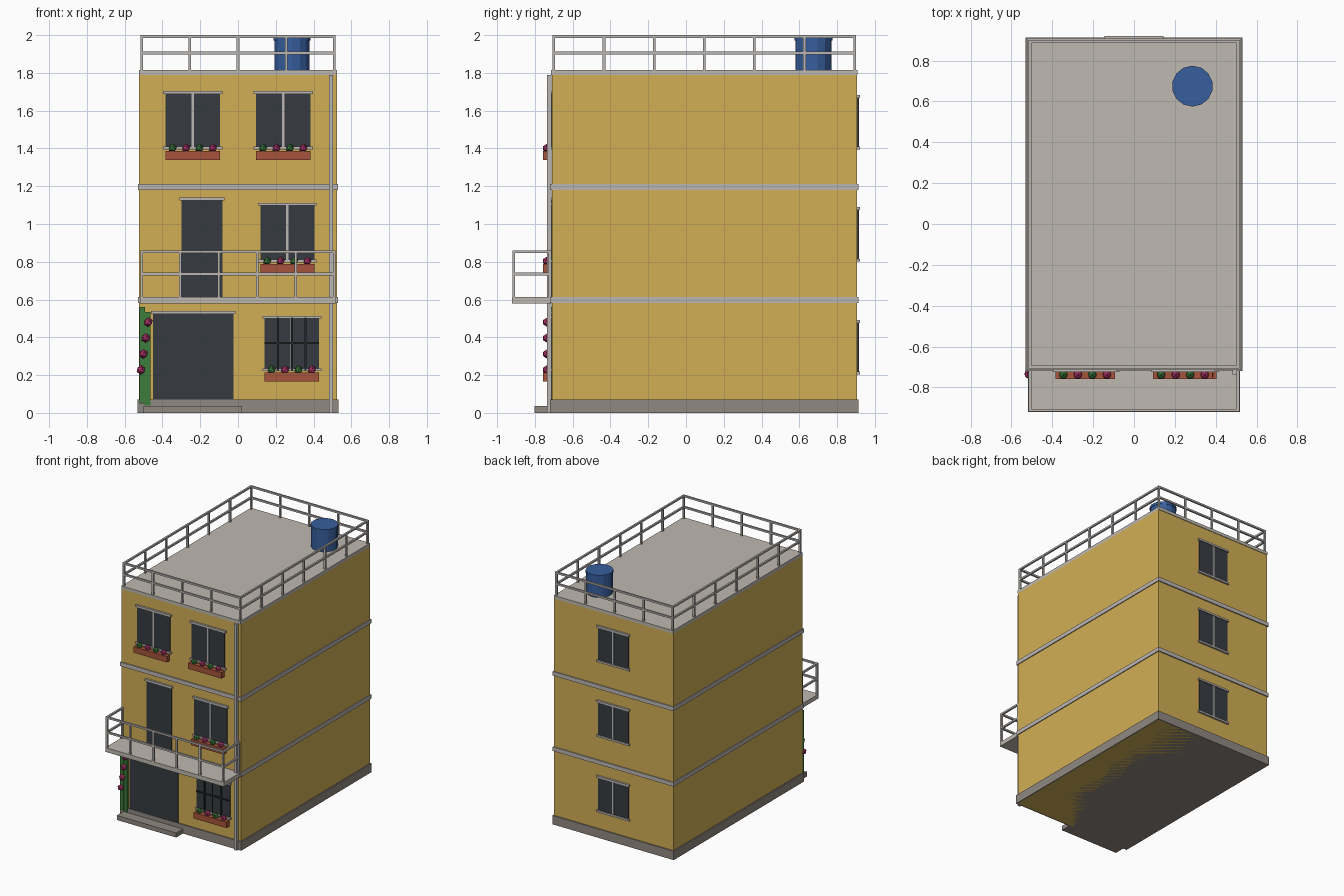
import bpy, bmesh
from mathutils import Matrix, Vector

cube = bpy.data.objects.get("Cube")
if cube:
    bpy.data.objects.remove(cube, do_unlink=True)


def material(name, *rgb):
    m = bpy.data.materials.new(name)
    m.use_nodes = True
    m.diffuse_color = (*rgb, 1)
    m.node_tree.nodes["Principled BSDF"].inputs["Base Color"].default_value = (*rgb, 1)
    return m


WALL = material("ochre wall", 0.65, 0.43, 0.09)
SLAB = material("pale concrete", 0.52, 0.49, 0.44)
TRIM = material("light grey trim", 0.50, 0.47, 0.45)
BASE = material("dark concrete", 0.28, 0.25, 0.22)
GLASS = material("dark glass", 0.037, 0.044, 0.053)
CLAY = material("terracotta", 0.38, 0.09, 0.045)
LEAF = material("leaf green", 0.045, 0.20, 0.045)
PINK = material("pink blossom", 0.45, 0.035, 0.15)
BLUE = material("tank blue", 0.038, 0.114, 0.34)
IRON = material("dark iron", 0.02, 0.022, 0.026)

FRONT, BACK = -0.71, 0.905   # wall faces
HALF = 0.523                 # half of the wall width


def add_box(bm, x, y, z):
    """Box between pairs of limits."""
    lo, hi = Vector((x[0], y[0], z[0])), Vector((x[1], y[1], z[1]))
    size = Matrix.Diagonal((*(hi - lo), 1))
    bmesh.ops.create_cube(bm, size=1, matrix=Matrix.Translation((lo + hi) / 2) @ size)


def finish(bm, name, mat):
    mesh = bpy.data.meshes.new(name)
    bm.to_mesh(mesh)
    bm.free()
    mesh.materials.append(mat)
    obj = bpy.data.objects.new(name, mesh)
    bpy.context.collection.objects.link(obj)
    return obj


def boxes(name, mat, *limits):
    bm = bmesh.new()
    for lim in limits:
        add_box(bm, *lim)
    return finish(bm, name, mat)


def balls(name, mat, centres, radius):
    bm = bmesh.new()
    for c in centres:
        bmesh.ops.create_icosphere(bm, subdivisions=1, radius=radius, matrix=Matrix.Translation(c))
    return finish(bm, name, mat)


def railing(name, runs, z0, z1, t=0.007):
    """Posts and two rails along runs of (start, end, number of bays)."""
    bm = bmesh.new()
    for a, b, bays in runs:
        a, b = Vector(a), Vector(b)
        for i in range(bays + 1):
            p = a.lerp(b, i / bays)
            add_box(bm, (p.x - t, p.x + t), (p.y - t, p.y + t), (z0, z1))
        for z in (z1 - t, (z0 + z1) / 2):
            add_box(bm, (min(a.x, b.x) - t, max(a.x, b.x) + t),
                    (min(a.y, b.y) - t, max(a.y, b.y) + t), (z - t, z + t))
    return finish(bm, name, TRIM)


def opening(name, x, z, wall, out, window=True):
    """Dark panel with lintel; windows also get a mullion and a sill."""
    def depth(d):
        return sorted((wall, wall + out * d))
    boxes(name + "_panel", GLASS, (x, depth(0.007), z))
    e, mid = 0.011, sum(x) / 2
    wide = (x[0] - e, x[1] + e)
    parts = [(wide, depth(0.015), (z[1] - e, z[1] + 0.004))]
    if window:
        parts += [(wide, depth(0.015), (z[0] - 0.004, z[0] + e)),
                  ((mid - 0.007, mid + 0.007), depth(0.01), z)]
    boxes(name + "_trim", TRIM, *parts)


def flower_box(name, x, top):
    boxes(name + "_planter", CLAY, (x, (-0.758, -0.722), (top - 0.047, top)))
    mid = sum(x) / 2
    spots = [(mid + (i - 1.5) * 0.071, -0.738, top + 0.014) for i in range(4)]
    balls(name + "_leaves", LEAF, spots[::2], 0.023)
    balls(name + "_blossoms", PINK, spots[1::2], 0.023)


# Main volume
boxes("walls", WALL, ((-HALF, HALF), (FRONT, BACK), (0.0, 1.79)))
boxes("plinth", BASE, ((-0.532, 0.532), (-0.72, 0.914), (0, 0.07)))
boxes("door_step", BASE, ((-0.50, 0.02), (-0.803, -0.72), (0, 0.036)))
boxes("floor_bands", TRIM, *[((-0.53, 0.53), (-0.719, 0.914), (z, z + 0.032))
                             for z in (0.582, 1.18)])
boxes("roof_slab", SLAB, ((-HALF, HALF), (FRONT - 0.004, BACK + 0.004), (1.79, 1.815)))
boxes("balcony_slab", SLAB, ((-0.52, 0.52), (-0.92, -0.715), (0.58, 0.614)))
boxes("drainpipe", TRIM, ((0.482, 0.504), (-0.736, -0.712), (0.0, 1.79)))

# Railings
R, F, B = 0.51, -0.70, 0.893
railing("roof_railing", [((-R, F, 0), (R, F, 0), 4), ((-R, B, 0), (R, B, 0), 4),
                         ((-R, F, 0), (-R, B, 0), 6), ((R, F, 0), (R, B, 0), 6)], 1.81, 2.0)
railing("balcony_railing", [((-R, -0.912, 0), (R, -0.912, 0), 5),
                            ((-R, -0.912, 0), (-R, -0.72, 0), 1),
                            ((R, -0.912, 0), (R, -0.72, 0), 1)], 0.61, 0.86)

# Doors
opening("garage_door", (-0.45, -0.025), (0.07, 0.535), FRONT, -1, False)
opening("balcony_door", (-0.30, -0.083), (0.614, 1.135), FRONT, -1, False)

# Front windows with planters
for name, x, z in (("ground_window", (0.14, 0.43), (0.225, 0.51)),
                   ("middle_window", (0.118, 0.405), (0.80, 1.108)),
                   ("upper_right_window", (-0.385, -0.094), (1.398, 1.70)),
                   ("upper_left_window", (0.094, 0.385), (1.398, 1.70))):
    opening(name, x, z, FRONT, -1)
    flower_box(name, x, z[0] - 0.011)

# Security bars over the ground window
bar_y = (-0.728, -0.72)
boxes("window_bars", IRON, ((0.14, 0.43), bar_y, (0.366, 0.376)),
      *[((x - 0.005, x + 0.005), bar_y, (0.225, 0.505)) for x in (0.212, 0.285, 0.358)])

# Back windows
for name, z in (("ground", 0.208), ("middle", 0.805), ("upper", 1.398)):
    opening(name + "_back_window", (-0.133, 0.133), (z, z + 0.28), BACK, 1)

# Climbing plant
boxes("vine", LEAF, ((-0.522, -0.492), (-0.73, FRONT), (0.05, 0.56)),
      ((-0.495, -0.463), (-0.726, FRONT), (0.04, 0.535)))
balls("vine_blossoms", PINK, [(-0.475 - 0.013 * i, -0.735, 0.48 - 0.084 * i) for i in range(4)], 0.025)

# Water tank with lid
bm = bmesh.new()
for radius, z0, z1 in ((0.096, 1.815, 1.98), (0.1, 1.972, 1.993)):
    bmesh.ops.create_cone(bm, cap_ends=True, segments=14, radius1=radius, radius2=radius,
                          depth=z1 - z0, matrix=Matrix.Translation((0.286, 0.675, (z0 + z1) / 2)))
finish(bm, "water_tank", BLUE)
